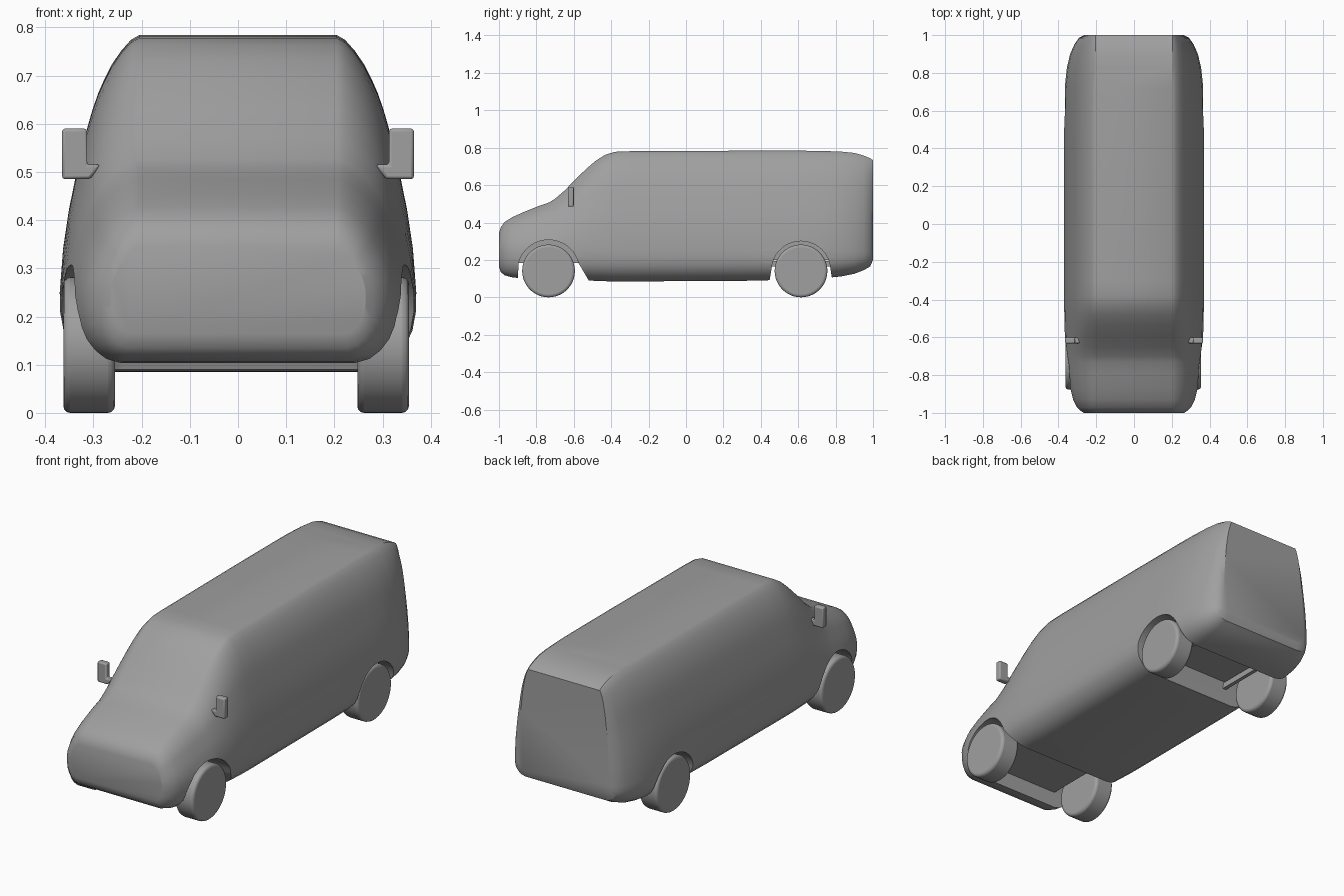
import bpy, bmesh, math

if "Cube" in bpy.data.objects:
    bpy.data.objects.remove(bpy.data.objects["Cube"])

CREASE = 0.205  # half width of the flat roof and bonnet strip
BELT = 0.25     # height of the widest line

grey = bpy.data.materials.new("dark_grey")
grey.diffuse_color = (.35, .35, .35, 1)
grey.use_nodes = True
grey.node_tree.nodes["Principled BSDF"].inputs["Base Color"].default_value = grey.diffuse_color


def finish(bm, name, angle=30):
    bmesh.ops.recalc_face_normals(bm, faces=bm.faces[:])
    mesh = bpy.data.meshes.new(name)
    bm.to_mesh(mesh)
    bm.free()
    ob = bpy.data.objects.new(name, mesh)
    bpy.context.collection.objects.link(ob)
    smooth(ob, angle)
    return ob


def smooth(ob, angle=30):
    bpy.ops.object.select_all(action='DESELECT')
    bpy.context.view_layer.objects.active = ob
    ob.select_set(True)
    bpy.ops.object.shade_smooth_by_angle(angle=math.radians(angle))


def loft(rings):
    bm = bmesh.new()
    rows = [[bm.verts.new(p) for p in r] for r in rings]
    n = len(rows[0])
    for a, b in zip(rows, rows[1:]):
        for i in range(n):
            j = (i + 1) % n
            bm.faces.new((a[i], a[j], b[j], b[i]))
    bm.faces.new(rows[0])
    bm.faces.new(rows[-1])
    return bm


def bevel(ob, width, segments=3):
    m = ob.modifiers.new("bevel", 'BEVEL')
    m.width, m.segments = width, segments
    m.limit_method = 'ANGLE'
    m.angle_limit = math.radians(40)


# Body stations: y, top z, bottom z, half width
stations = [
    (-1.0, .345, .165, .265), (-.99, .375, .135, .281), (-.97, .402, .118, .302),
    (-.93, .428, .107, .322), (-.87, .455, .10, .337), (-.79, .487, .095, .35),
    (-.73, .508, .09, .357), (-.70, .527, .09, .36), (-.65, .57, .09, .363),
    (-.59, .632, .09, .366), (-.53, .69, .09, .368), (-.48, .732, .088, .369),
    (-.43, .763, .086, .37), (-.38, .778, .085, .37), (-.30, .781, .085, .37),
    (.3, .784, .088, .37), (.6, .784, .095, .37), (.72, .783, .10, .367),
    (.83, .779, .112, .355), (.90, .772, .126, .338), (.95, .758, .145, .316),
    (.985, .743, .165, .292), (1.0, .733, .20, .262)]
# Cross-section: half width against height fraction above and below the belt
upper = [(CREASE, 1), (.222, .982), (.243, .938), (.262, .885), (.277, .83), (.29, .775),
         (.302, .71), (.312, .645), (.324, .55), (.337, .45), (.351, .32), (.363, .17), (.37, 0)]
lower = [(.369, -.25), (.362, -.48), (.348, -.66), (.325, -.82), (.295, -.94), (.255, -1)]


def section(y, top, bot, half):
    k = (half - CREASE) / (.37 - CREASE)
    side = []
    for w, s in upper + lower:
        z = BELT + s * ((top - BELT) if s > 0 else (BELT - bot))
        side.append((CREASE + (w - CREASE) * k, y, z))
    return side + [(-x, y, z) for x, y, z in reversed(side)]


body = finish(loft([section(*s) for s in stations]), "body")


def cut(pts, x0, x1):
    cutter = finish(loft([[(x, a, b) for a, b in pts] for x in (x0, x1)]), "arch_cutter")
    cutter.hide_render = True
    m = body.modifiers.new("arch", 'BOOLEAN')
    m.operation, m.object, m.solver = 'DIFFERENCE', cutter, 'EXACT'
    bpy.context.view_layer.objects.active = body
    bpy.ops.object.modifier_apply(modifier=m.name)
    bpy.data.objects.remove(cutter)


# Wheel arches, with a lower ceiling between the two wheels
def arch(y, r, front_foot, rear_foot):
    pts = [(front_foot - .01, -.05), (front_foot, .09)]
    for i in range(25):
        a = math.radians(165 - 150 * i / 24)
        pts.append((y + r * math.cos(a), .142 + r * math.sin(a)))
    pts += [(rear_foot, .09), (rear_foot + .02, -.05)]
    cut(pts, .235, .5)
    cut(pts, -.5, -.235)
    low = [p for p in pts if p[1] < .2]
    cut(low, -.24, .24)


arch(-.735, .165, -.90, -.52)
arch(.615, .158, .447, .782)
smooth(body)

# Wheels
for end, y in (("front", -.735), ("rear", .615)):
    for side, s in (("right", 1), ("left", -1)):
        bpy.ops.mesh.primitive_cylinder_add(vertices=48, radius=.141, depth=.107,
                                            location=(s * .305 - .004, y, .141),
                                            rotation=(0, math.pi / 2, 0))
        wheel = bpy.context.object
        wheel.name = f"{end}_{side}_wheel"
        smooth(wheel)
        bevel(wheel, .014)

# Door mirrors with their arms
outline = [(.285, .515), (.313, .515), (.313, .59), (.365, .59), (.365, .485), (.307, .485)]
for side, s in (("right", 1), ("left", -1)):
    mirror = finish(loft([[(s * x, y, z) for x, z in outline] for y in (-.632, -.6)]),
                    f"{side}_mirror")
    bevel(mirror, .006, 2)

# Slim rails under the rear floor
for side, s in (("right", 1), ("left", -1)):
    bpy.ops.mesh.primitive_cube_add(size=1, location=(s * .2, .615, .18))
    rail = bpy.context.object
    rail.name = f"{side}_rear_rail"
    rail.scale = (.02, .32, .03)

for ob in bpy.data.objects:
    ob.data.materials.clear()
    ob.data.materials.append(grey)
